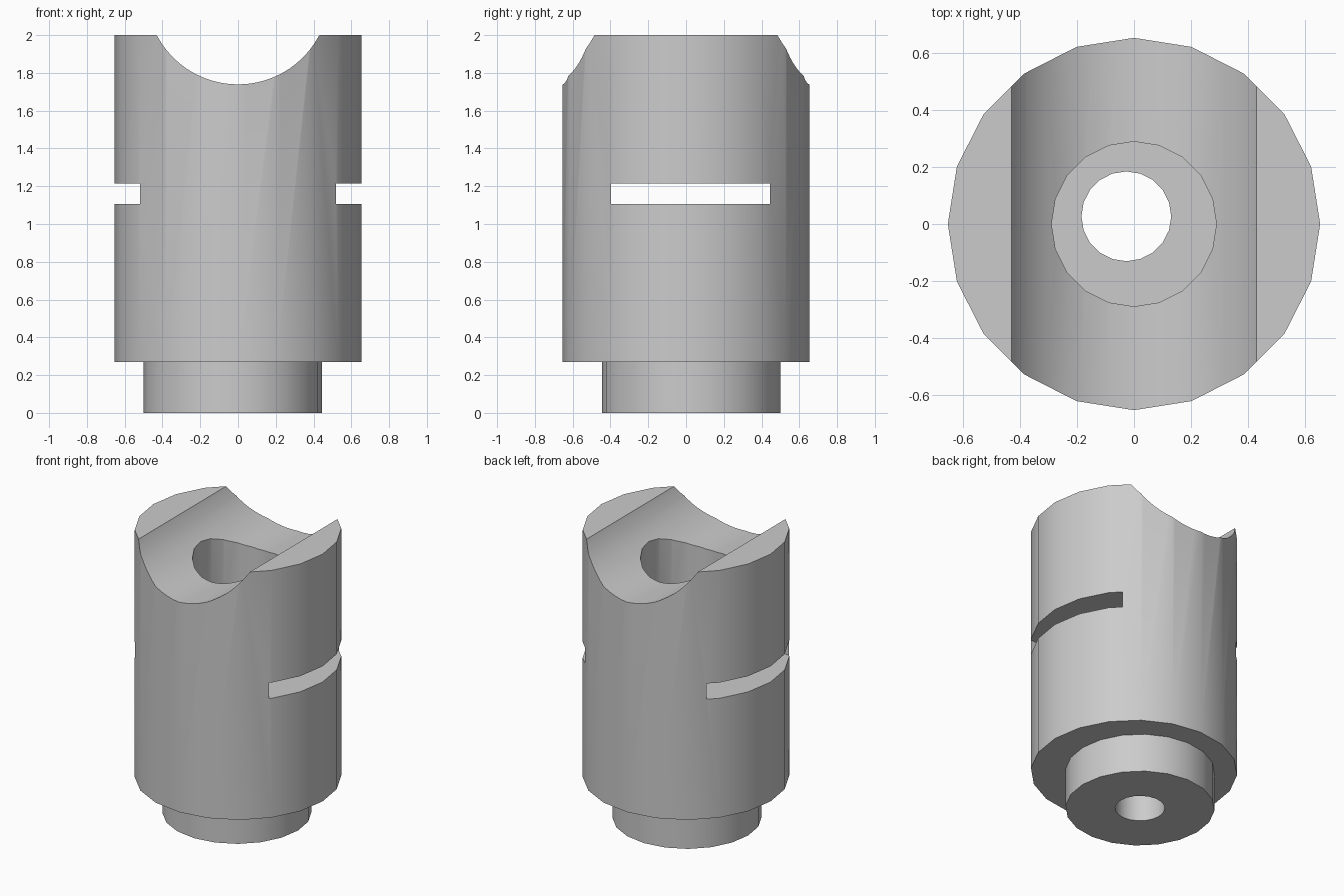
import bpy
import math

cube = bpy.data.objects.get("Cube")
if cube:
    bpy.data.objects.remove(cube, do_unlink=True)

grey = bpy.data.materials.new("plain_grey")
grey.use_nodes = True
grey.diffuse_color = (0.6, 0.6, 0.6, 1)
grey.node_tree.nodes["Principled BSDF"].inputs["Base Color"].default_value = (0.6, 0.6, 0.6, 1)

SHOULDER = 0.27   # underside of the wide body
TOP = 2.0
OFFSET = (-0.027, 0.027)   # spigot and its hole sit off the body axis


def finish(name):
    ob = bpy.context.object
    ob.name = name
    ob.data.materials.append(grey)
    return ob


def upright(name, radius, z0, z1, centre=(0, 0), sides=20):
    bpy.ops.mesh.primitive_cylinder_add(
        vertices=sides, radius=radius, depth=z1 - z0,
        location=(centre[0], centre[1], (z0 + z1) / 2))
    return finish(name)


def combine(target, tool, operation):
    tool.hide_render = True
    mod = target.modifiers.new(tool.name, "BOOLEAN")
    mod.operation = operation
    mod.solver = "EXACT"
    mod.object = tool
    bpy.context.view_layer.objects.active = target
    bpy.ops.object.modifier_apply(modifier=mod.name)
    bpy.data.objects.remove(tool, do_unlink=True)


# Wide body joined to the narrower spigot below it
body = upright("slotted_sleeve", 0.655, SHOULDER, TOP)
combine(body, upright("spigot", 0.473, 0, SHOULDER + 0.1, OFFSET), "UNION")

# Wide bore from above, narrow hole through the spigot
combine(body, upright("bore", 0.29, SHOULDER, TOP + 0.3), "DIFFERENCE")
combine(body, upright("spigot_hole", 0.158, -0.1, SHOULDER + 0.2, OFFSET), "DIFFERENCE")

# Round saddle groove running front to back across the top
bpy.ops.mesh.primitive_cylinder_add(
    vertices=64, radius=0.486, depth=3, location=(0, 0, 2.225),
    rotation=(math.pi / 2, 0, 0))
combine(body, finish("saddle_groove"), "DIFFERENCE")

# Flat slot passing from side to side
bpy.ops.mesh.primitive_cube_add(size=1, location=(0, 0.024, 1.16))
slot = finish("side_slot")
slot.scale = (3, 0.842, 0.11)
bpy.context.view_layer.update()
combine(body, slot, "DIFFERENCE")

# Smooth walls with crisp rims
bpy.ops.object.select_all(action="DESELECT")
body.select_set(True)
bpy.context.view_layer.objects.active = body
bpy.ops.object.shade_smooth_by_angle(angle=math.radians(30))
